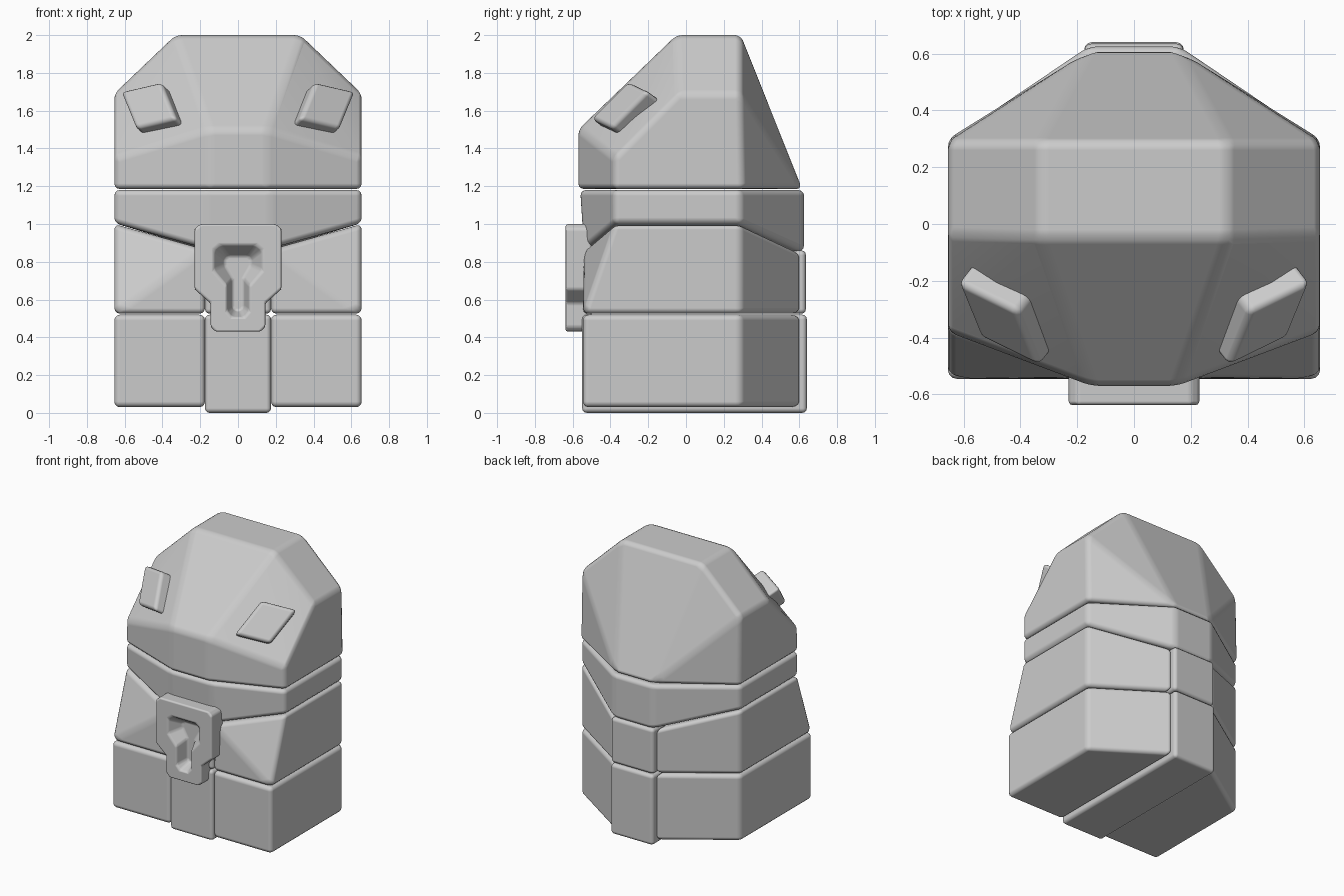
import bpy, bmesh
from mathutils import Vector

cube = bpy.data.objects.get("Cube")
if cube:
    bpy.data.objects.remove(cube, do_unlink=True)

STONE = (0.6, 0.6, 0.6, 1)
stone = bpy.data.materials.new("grey stone")
stone.use_nodes = True
stone.diffuse_color = STONE
stone.node_tree.nodes["Principled BSDF"].inputs["Base Color"].default_value = STONE


def finish(bm, name, bevel):
    """Turn a bmesh into an object with softly rounded edges."""
    bmesh.ops.recalc_face_normals(bm, faces=bm.faces)
    mesh = bpy.data.meshes.new(name)
    bm.to_mesh(mesh)
    bm.free()
    mesh.materials.append(stone)
    obj = bpy.data.objects.new(name, mesh)
    bpy.context.collection.objects.link(obj)
    mod = obj.modifiers.new("rounded edges", 'BEVEL')
    mod.width = bevel
    mod.segments = 3
    mod.limit_method = 'ANGLE'
    mod.angle_limit = 0.25
    mod.harden_normals = True
    mesh.shade_smooth()
    return obj


def mirrored(points):
    return points + [(-x, y, z) for x, y, z in points]


def block(name, points, bevel=0.03):
    """Convex stone block wrapped around its corner points."""
    bm = bmesh.new()
    verts = [bm.verts.new(p) for p in points]
    bmesh.ops.convex_hull(bm, input=verts)
    bmesh.ops.dissolve_limit(bm, angle_limit=0.1, verts=bm.verts, edges=bm.edges)
    return finish(bm, name, bevel)


def box(name, x, y0, y1, z0, z1, bevel):
    block(name, mirrored([(x, y, z) for y in (y0, y1) for z in (z0, z1)]), bevel)


W, SHOULDER, BACK = 0.655, -0.38, 0.29

# Head: faceted dome with a sloping brow and back
block("head", mirrored([
    (0.33, -0.05, 2), (0.33, BACK, 2),
    (W, -0.04, 1.69), (W, BACK, 1.69),
    (W, SHOULDER, 1.35), (0.15, -0.57, 1.5),
    (W, SHOULDER, 1.185), (0.15, -0.57, 1.185),
    (W, 0.3, 1.185), (0.15, 0.615, 1.185)]))

# Belt: dips towards the middle at front and back
block("belt", mirrored([
    (W, SHOULDER, 1.18), (0.17, -0.56, 1.18), (W, BACK, 1.18), (0.16, 0.625, 1.18),
    (W, SHOULDER, 1.005), (0.17, -0.54, 0.87), (W, BACK, 1.005), (0.16, 0.625, 0.855)]))

# Side blocks of the body and base
for side, s in (("left", 1), ("right", -1)):
    upper = [(W, -0.545, 0.525), (W, SHOULDER, 1.0), (W, BACK, 0.525), (W, BACK, 1.0),
             (0.175, -0.545, 0.525), (0.175, -0.54, 0.865),
             (0.175, 0.61, 0.525), (0.175, 0.61, 0.85)]
    lower = [(x, y, z) for z in (0.03, 0.52)
             for x, y in ((0.175, -0.545), (W, -0.545), (W, BACK), (0.175, 0.61))]
    block(side + "_body_block", [(x * s, y, z) for x, y, z in upper])
    block(side + "_base_block", [(x * s, y, z) for x, y, z in lower])

# Central spine between the side blocks
box("upper_spine", 0.175, -0.545, 0.635, 0.525, 0.86, 0.025)
box("lower_spine", 0.175, -0.55, 0.64, 0, 0.52, 0.025)

# Eyes: tilted slabs resting on the brow
corner = Vector((0.625, -0.205, 1.705))
across = Vector((0.41, -0.31, 1.755)) - corner
down = Vector((0.545, -0.4, 1.51)) - corner
depth = Vector((-0.525, 0.68, -0.51)) * 0.13
for side, s in (("left", 1), ("right", -1)):
    pts = [corner + across * a + down * b + depth * c
           for a in (0, 1) for b in (0, 1) for c in (0, 1)]
    block(side + "_eye", [(p.x * s, p.y, p.z) for p in pts], 0.025)

# Buckle: keyhole-shaped plate with a sunken centre
OUTER = [(0.23, 1.0), (0.23, 0.655), (0.145, 0.58), (0.145, 0.43)]
HOLE = [(0.095, 0.89), (0.13, 0.86), (0.13, 0.755), (0.06, 0.675), (0.06, 0.54), (0.03, 0.505)]
FLOOR = [(0.05, 0.83), (0.07, 0.815), (0.07, 0.78), (0.03, 0.71), (0.03, 0.56), (0.015, 0.54)]
edge = [(0.2, 1.0), (0.23, 0.975)] + OUTER[1:3] + [(0.145, 0.455), (0.12, 0.43)]
bm = bmesh.new()
rings = []
for half, y in ((edge, -0.5), (edge, -0.637), (HOLE, -0.637), (FLOOR, -0.545)):
    loop = half + [(-x, z) for x, z in reversed(half)]
    rings.append([bm.verts.new((x, y, z)) for x, z in loop])
for a, b in zip(rings, rings[1:]):
    for i in range(len(a)):
        j = (i + 1) % len(a)
        bm.faces.new((a[i], a[j], b[j], b[i]))
bm.faces.new(rings[0])
bm.faces.new(rings[-1])
finish(bm, "buckle", 0.02)
